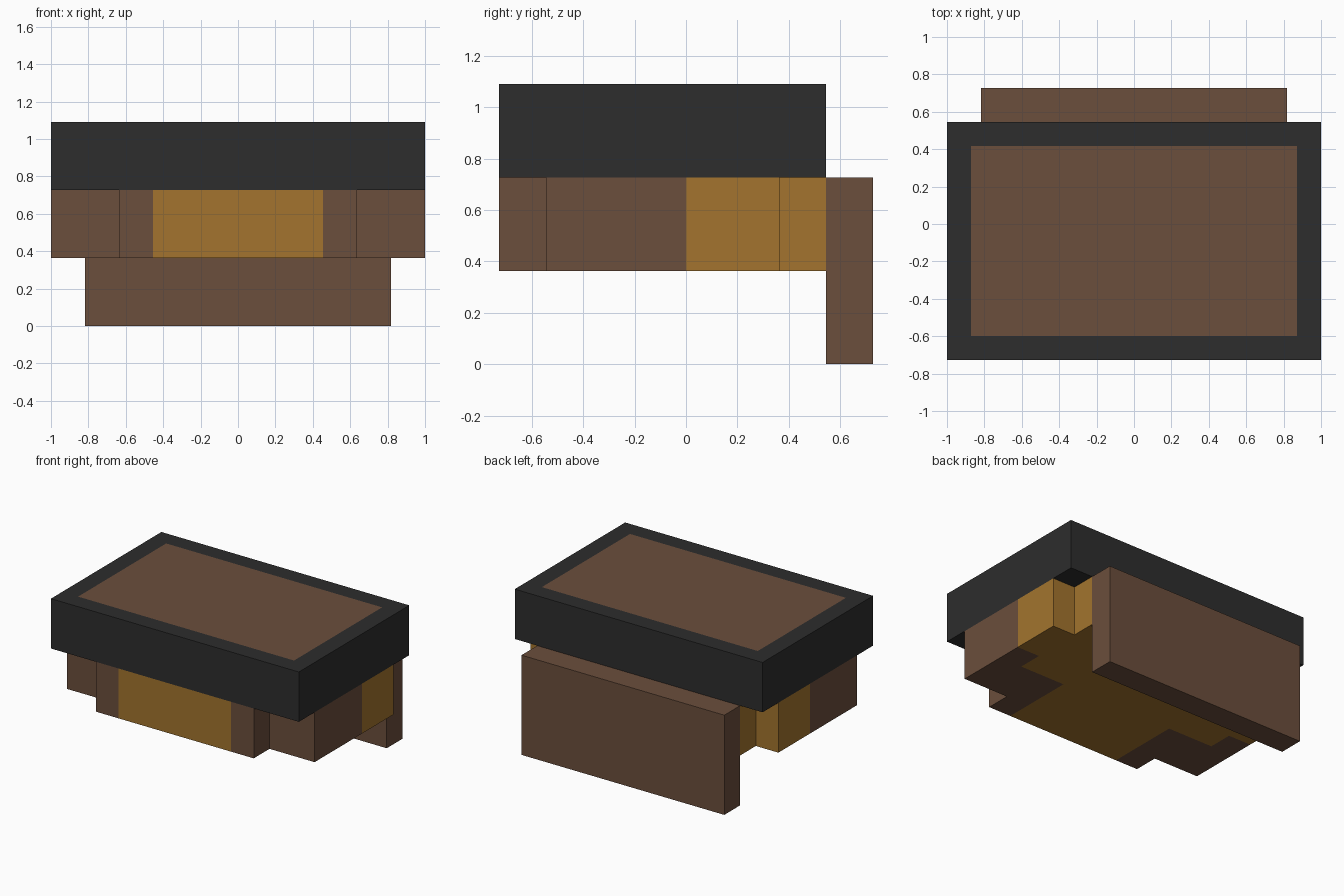
import bpy, bmesh

if "Cube" in bpy.data.objects:
    bpy.data.objects.remove(bpy.data.objects["Cube"])

U = 2 / 11  # one grid block


def material(name, rgb):
    m = bpy.data.materials.new(name)
    lin = [((c / 255 + 0.055) / 1.055) ** 2.4 for c in rgb]
    m.diffuse_color = (*lin, 1)
    m.use_nodes = True
    m.node_tree.nodes["Principled BSDF"].inputs["Base Color"].default_value = m.diffuse_color
    return m


BROWN = material("brown", (107, 78, 60))
GOLD = material("golden_brown", (163, 116, 46))
BLACK = material("charcoal", (45, 45, 45))


def prism(name, outline, z0, z1, mats, inset=0):
    """Extrude a footprint (in blocks); optionally inset the top in the second colour."""
    bm = bmesh.new()
    base = bm.faces.new([bm.verts.new((x * U, y * U, z0 * U)) for x, y in outline])
    ext = bmesh.ops.extrude_face_region(bm, geom=[base])["geom"]
    top_verts = [v for v in ext if isinstance(v, bmesh.types.BMVert)]
    bmesh.ops.translate(bm, verts=top_verts, vec=(0, 0, (z1 - z0) * U))
    if base.is_valid and not any(abs(v.co.z - z0 * U) < 1e-6 and not v.is_manifold for v in bm.verts):
        pass
    else:
        bmesh.ops.holes_fill(bm, edges=bm.edges)
    bmesh.ops.recalc_face_normals(bm, faces=bm.faces)
    if inset:
        top = [f for f in bm.faces if f.normal.z > 0.9]
        bmesh.ops.inset_region(bm, faces=top, thickness=inset * U)
        for f in top:
            f.material_index = 1
    me = bpy.data.meshes.new(name)
    bm.to_mesh(me)
    bm.free()
    for m in mats:
        me.materials.append(m)
    ob = bpy.data.objects.new(name, me)
    bpy.context.collection.objects.link(ob)
    return ob


def rect(x0, x1, y0, y1):
    return [(x0, y0), (x1, y0), (x1, y1), (x0, y1)]


def mirrored(half):
    return half + [(-x, y) for x, y in reversed(half)]


# Dark top block with a flush brown panel
prism("top_block", rect(-5.5, 5.5, -4, 3), 4, 6, [BLACK, BROWN], inset=1)

# Back panel reaching the ground
prism("back_panel", rect(-4.5, 4.5, 3, 4), 0, 4, [BROWN])

# Golden core of the middle layer
core = [(2.5, -4), (2.5, -1), (4.5, -1), (4.5, 0), (5.5, 0), (5.5, 2), (4.5, 2), (4.5, 3)]
prism("middle_core", mirrored(core), 2, 4, [GOLD])

# Brown stepped front corners
corner = [(2.5, -4), (3.5, -4), (3.5, -3), (5.5, -3), (5.5, 0), (4.5, 0), (4.5, -1), (2.5, -1)]
for side, s in (("right", 1), ("left", -1)):
    prism(f"{side}_front_corner", [(s * x, y) for x, y in corner], 2, 4, [BROWN])
